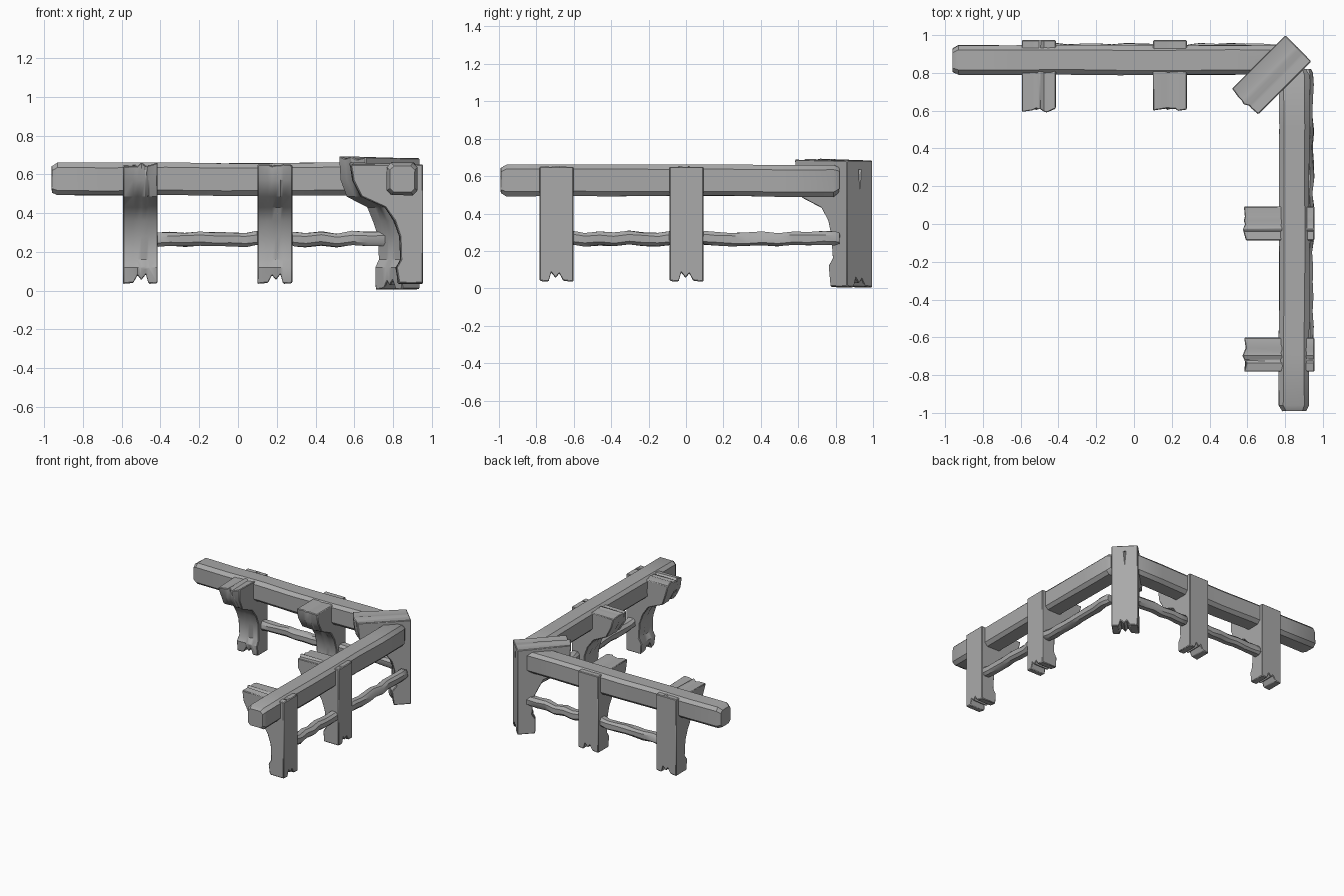
import bpy, bmesh, math, random
from mathutils import Vector, Matrix

random.seed(4)
if "Cube" in bpy.data.objects:
    bpy.data.objects.remove(bpy.data.objects["Cube"])

timber = bpy.data.materials.new("weathered grey")
timber.use_nodes = True
GREY = (0.4, 0.4, 0.4, 1)
timber.diffuse_color = GREY
timber.node_tree.nodes["Principled BSDF"].inputs["Base Color"].default_value = GREY


def jit(amount):
    return random.uniform(-amount, amount)


def loft(name, rings, matrix, bevel=0.0):
    """Skin matching rings of points, cap both ends and place the result."""
    bm = bmesh.new()
    loops = [[bm.verts.new(p) for p in ring] for ring in rings]
    n = len(loops[0])
    for a, b in zip(loops, loops[1:]):
        for i in range(n):
            j = (i + 1) % n
            bm.faces.new((a[i], a[j], b[j], b[i]))
    bm.faces.new(loops[0][::-1])
    bm.faces.new(loops[-1])
    bmesh.ops.recalc_face_normals(bm, faces=bm.faces)
    mesh = bpy.data.meshes.new(name)
    bm.to_mesh(mesh)
    bm.free()
    mesh.materials.append(timber)
    obj = bpy.data.objects.new(name, mesh)
    obj.matrix_world = matrix
    bpy.context.collection.objects.link(obj)
    if bevel:
        mod = obj.modifiers.new("worn edges", "BEVEL")
        mod.width, mod.segments = bevel, 1
        mod.angle_limit = math.radians(50)
    bpy.ops.object.select_all(action="DESELECT")
    obj.select_set(True)
    bpy.context.view_layer.objects.active = obj
    bpy.ops.object.shade_smooth_by_angle(angle=math.radians(35))
    return obj


def frame(x, y, z, degrees):
    return Matrix.Translation((x, y, z)) @ Matrix.Rotation(math.radians(degrees), 4, "Z")


def log(name, length, width, height, matrix, wobble, step, chamfer, end):
    """Rough-hewn bar along local x with chamfered edges and worn ends."""
    w, h = width / 2, height / 2
    c = chamfer
    outline = [(w - c, -h), (w, c - h), (w, h - c), (w - c, h),
               (c - w, h), (-w, h - c), (-w, c - h), (c - w, -h)]
    count = max(3, round(length / step))
    stations = [0, end] + [length * i / count for i in range(1, count)] + [length - end, length]
    rings = []
    for x in stations:
        s = 0.8 if x in (0, length) else 1.0
        dy, dz = jit(wobble), jit(wobble)
        rings.append([(x + jit(wobble / 2), y * s + dy + jit(wobble / 2),
                       z * s + dz + jit(wobble / 2)) for y, z in outline])
    return loft(name, rings, matrix)


# Side profile of a post: (distance in from the back, height)
PROFILE = [(0, 0), (0.13, 0), (0.14, 0.12), (0.115, 0.16), (0.12, 0.28), (0.15, 0.36),
           (0.195, 0.43), (0.32, 0.485), (0.365, 0.57), (0.38, 0.65), (0, 0.65)]
# Stations across the post: (fraction of width, rise of the split foot)
STATIONS = [(-0.5, 0), (-0.2, 0.005), (-0.08, 0.045), (0.03, 0.02),
            (0.16, 0.05), (0.24, 0), (0.5, 0.004)]


def post(name, x, y, degrees, width, bottom, top, reach):
    rings = []
    for frac, rise in STATIONS:
        ring = []
        for d, z in PROFILE:
            if z == 0:
                z = bottom + rise
            elif z == 0.65:
                z = top + (jit(0.012) if d > 0 else 0)
            if d > 0.3:
                d = d * reach + jit(0.012)
            elif d > 0:
                d += jit(0.005)
            ring.append((frac * width, -d, z))
        rings.append(ring)
    return loft(name, rings, frame(x, y, 0, degrees), 0.005)


# Main beams
log("back_beam", 1.77, 0.155, 0.168, frame(-0.96, 0.868, 0.576, 0), 0.003, 0.3, 0.025, 0.03)
log("side_beam", 1.81, 0.16, 0.168, frame(0.848, -0.99, 0.576, 90), 0.003, 0.3, 0.025, 0.03)

# Bracketed posts under each beam
for label, pos in (("outer", -0.504), ("inner", 0.19)):
    post("back_post_" + label, pos, 0.973, 0, 0.18, 0.035, 0.65, 0.98)
for label, pos in (("outer", -0.692), ("inner", 0.003)):
    post("side_post_" + label, 0.955, pos, -90, 0.18, 0.035, 0.65, 0.98)

# Corner post set diagonally, with a crack in its outer face
corner = post("corner_post", 0.87, 0.93, -45, 0.195, 0.005, 0.683, 1.06)
bpy.ops.mesh.primitive_cone_add(vertices=4, radius1=0.014, radius2=0.002, depth=0.13)
crack = bpy.context.object
crack.name = "crack_cutter"
crack.matrix_world = frame(0.872, 0.932, 0.57, -45) @ Matrix.Rotation(math.pi, 4, "X")
crack.hide_render = True
crack.display_type = "WIRE"
cut = corner.modifiers.new("crack", "BOOLEAN")
cut.object = crack
bpy.context.view_layer.update()
bpy.context.view_layer.objects.active = corner
for mod_name in [m.name for m in corner.modifiers]:
    bpy.ops.object.modifier_apply(modifier=mod_name)
bpy.data.objects.remove(crack)

# Thin lower rails between the posts
for label, start, stop in (("outer", -0.43, 0.12), ("inner", 0.27, 0.83)):
    log("back_rail_" + label, stop - start, 0.075, 0.072,
        frame(start, 0.915, 0.265, 0), 0.006, 0.08, 0.018, 0.02)
for label, start, stop in (("outer", -0.62, -0.07), ("inner", 0.08, 0.82)):
    log("side_rail_" + label, stop - start, 0.075, 0.072,
        frame(0.912, start, 0.265, 90), 0.006, 0.08, 0.018, 0.02)
